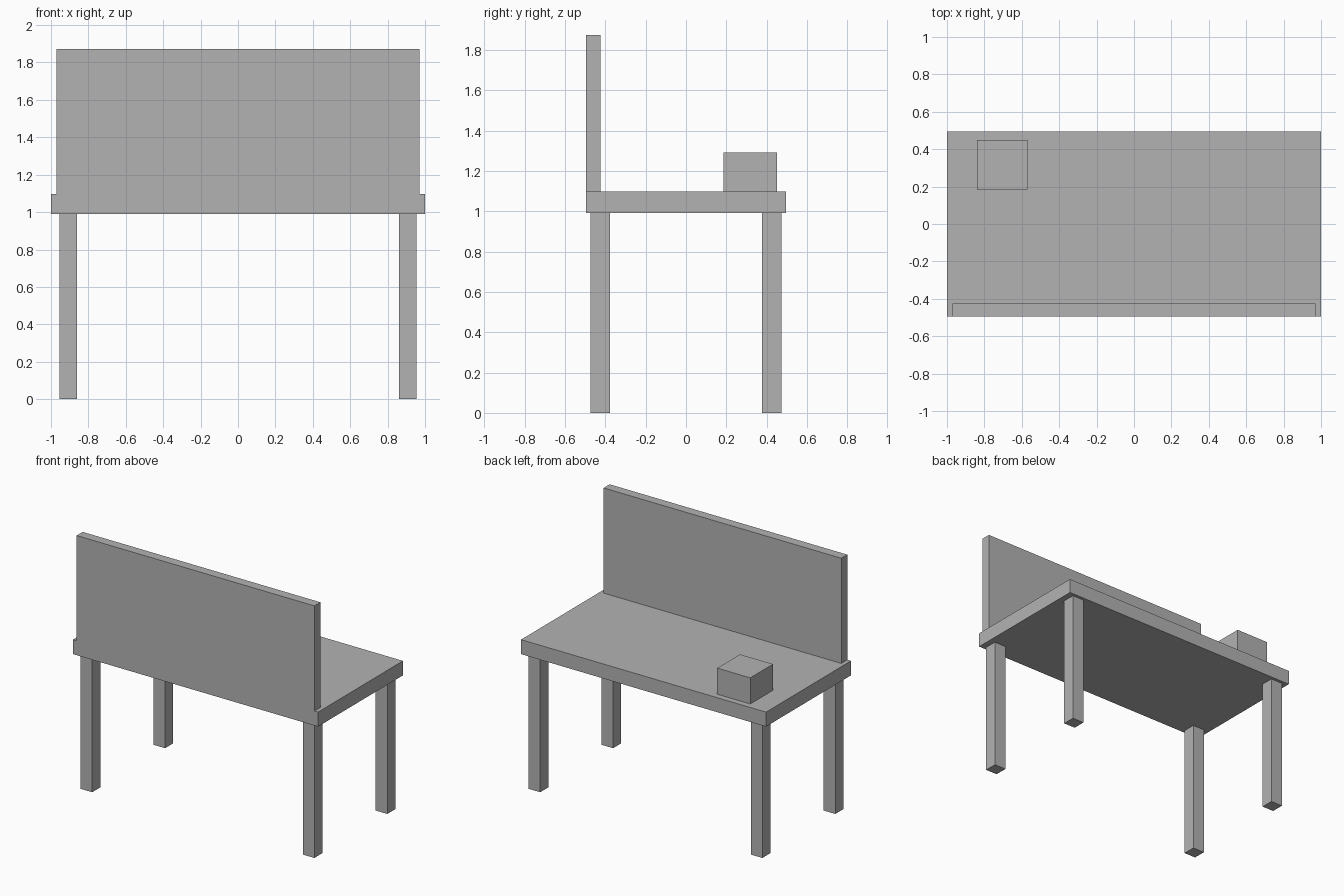
import bpy

cube = bpy.data.objects.get("Cube")
if cube:
    bpy.data.objects.remove(cube, do_unlink=True)

GREY = (0.45, 0.45, 0.45, 1.0)
grey = bpy.data.materials.new("plain grey")
grey.use_nodes = True
grey.diffuse_color = GREY
grey.node_tree.nodes["Principled BSDF"].inputs["Base Color"].default_value = GREY


def box(name, x, y, z):
    """Flat-sided box spanning the given (low, high) ranges."""
    spans = (x, y, z)
    bpy.ops.mesh.primitive_cube_add(size=1, location=[(a + b) / 2 for a, b in spans])
    obj = bpy.context.object
    obj.name = name
    obj.scale = [b - a for a, b in spans]
    bpy.ops.object.transform_apply(location=False, rotation=False, scale=True)
    obj.data.materials.append(grey)
    return obj


# Table top, upright front panel and the small block on the top
TOP_LOW, TOP_HIGH = 0.99, 1.097
DEPTH = 0.495
box("table_top", (-1, 1), (-DEPTH, DEPTH), (TOP_LOW, TOP_HIGH))
box("upright_panel", (-0.97, 0.97), (-DEPTH, -0.425), (TOP_HIGH, 1.873))
box("small_block", (-0.84, -0.57), (0.185, 0.45), (TOP_HIGH, 1.29))

# Four square legs, inset from the corners
LEG = 0.0475
for side, cx in (("right", -0.907), ("left", 0.907)):
    for end, cy in (("front", -0.425), ("back", 0.425)):
        box(f"{end}_{side}_leg", (cx - LEG, cx + LEG), (cy - LEG, cy + LEG), (0, TOP_LOW))
